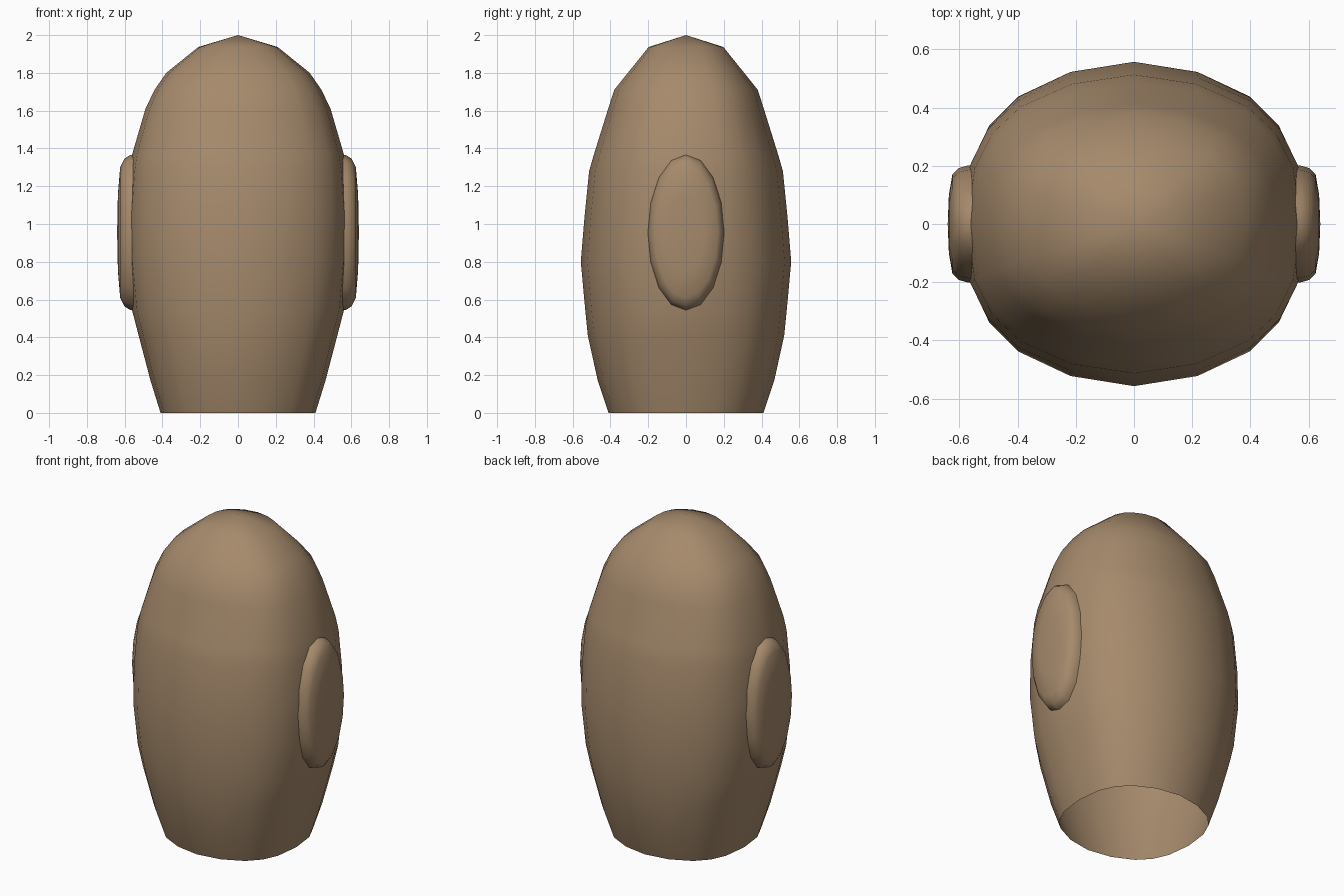
import bpy, bmesh, math

if "Cube" in bpy.data.objects:
    bpy.data.objects.remove(bpy.data.objects["Cube"])

brown = bpy.data.materials.new("brown")
brown.diffuse_color = (0.38, 0.255, 0.15, 1)
brown.use_nodes = True
brown.node_tree.nodes["Principled BSDF"].inputs["Base Color"].default_value = brown.diffuse_color


def finish(bm, name):
    bmesh.ops.recalc_face_normals(bm, faces=bm.faces)
    for f in bm.faces:
        f.smooth = True
    me = bpy.data.meshes.new(name)
    bm.to_mesh(me)
    bm.free()
    me.materials.append(brown)
    ob = bpy.data.objects.new(name, me)
    bpy.context.collection.objects.link(ob)
    return ob


def loft(bm, rings, tip):
    """Skin a stack of closed rings and close the last one with a tip."""
    loops = [[bm.verts.new(p) for p in r] for r in rings]
    n = len(loops[0])
    for a, b in zip(loops, loops[1:]):
        for i in range(n):
            j = (i + 1) % n
            bm.faces.new((a[i], a[j], b[j], b[i]))
    t = bm.verts.new(tip)
    for i in range(n):
        bm.faces.new((loops[-1][i], loops[-1][(i + 1) % n], t))


# Body: 20-sided, slightly squarish section, open underneath
quarter = [(1, 0), (0.955, 0.375), (0.85, 0.607), (0.68, 0.786), (0.373, 0.9375)]
section = (quarter + [(0, 1)] + [(-x, y) for x, y in quarter[:0:-1]]
           + [(-x, -y) for x, y in quarter] + [(0, -1)]
           + [(x, -y) for x, y in quarter[:0:-1]])
# z, half width, half depth
profile = [(0, 0.41, 0.41), (0.17, 0.463, 0.467), (0.41, 0.526, 0.52),
           (0.54, 0.56, 0.533), (0.80, 0.585, 0.557), (1.04, 0.59, 0.537),
           (1.28, 0.573, 0.513), (1.37, 0.56, 0.487), (1.61, 0.49, 0.412),
           (1.71, 0.442, 0.38), (1.80, 0.38, 0.308), (1.937, 0.21, 0.198)]
bm = bmesh.new()
loft(bm, [[(x * rx, y * ry, z) for x, y in section] for z, rx, ry in profile], (0, 0, 2))
finish(bm, "body")

# Raised oval side pads: x, half depth, half height
pad = [(0.545, 0.205, 0.415), (0.575, 0.20, 0.408), (0.602, 0.192, 0.39),
       (0.624, 0.17, 0.345), (0.636, 0.10, 0.20)]
for side, label in ((1, "right"), (-1, "left")):
    bm = bmesh.new()
    angles = [2 * math.pi * i / 16 for i in range(16)]
    loft(bm, [[(side * x, ry * math.cos(a), 0.955 + rz * math.sin(a)) for a in angles]
              for x, ry, rz in pad], (side * 0.64, 0, 0.955))
    finish(bm, label + "_side_pad")
